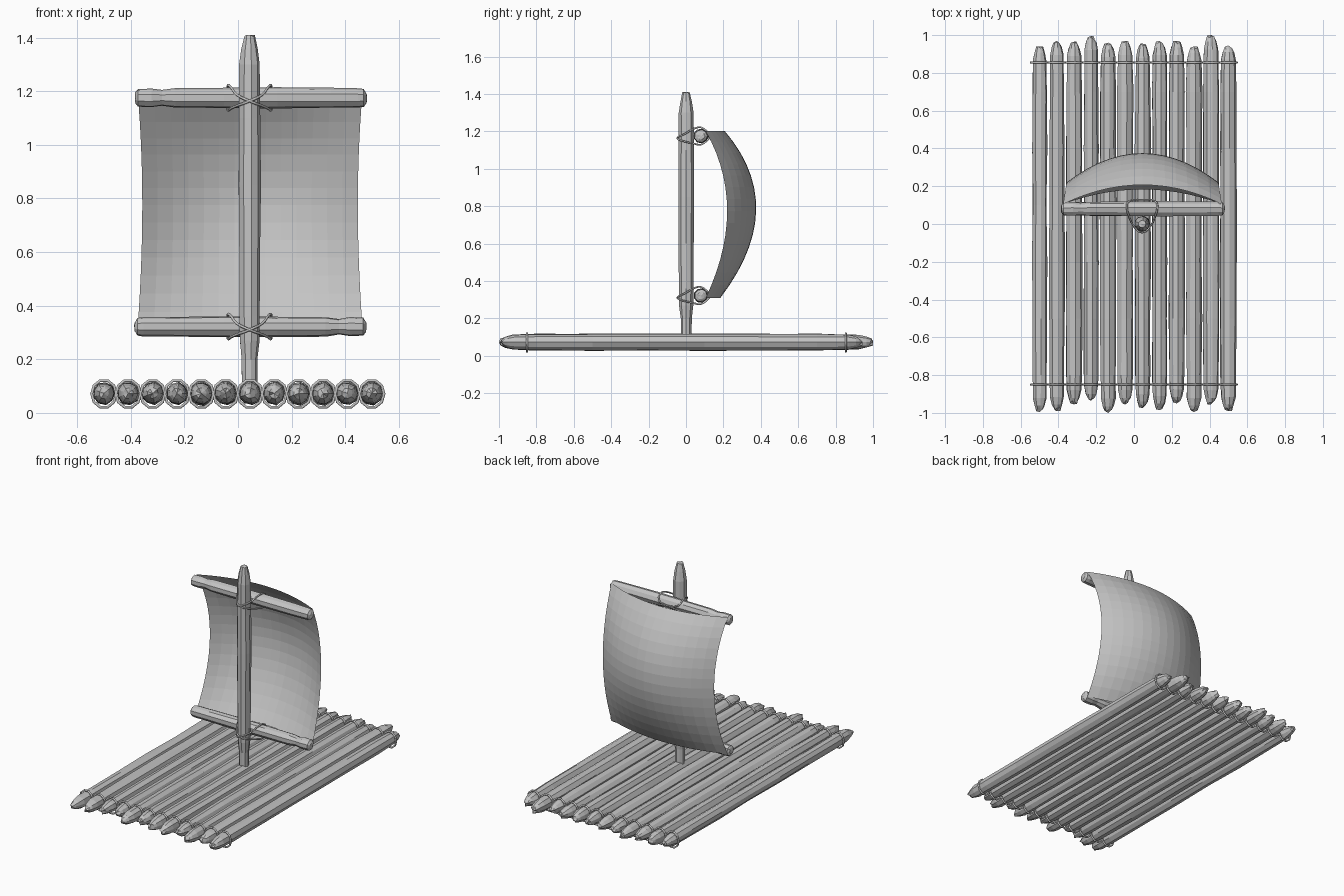
import bpy, bmesh, math, random
from mathutils import Vector

if "Cube" in bpy.data.objects:
    bpy.data.objects.remove(bpy.data.objects["Cube"])

random.seed(7)
TAU = 2 * math.pi

grey = bpy.data.materials.new("plain grey")
grey.diffuse_color = (0.55, 0.55, 0.55, 1)
grey.use_nodes = True
grey.node_tree.nodes["Principled BSDF"].inputs["Base Color"].default_value = grey.diffuse_color


def finish(name, bm):
    bmesh.ops.recalc_face_normals(bm, faces=bm.faces)
    me = bpy.data.meshes.new(name)
    bm.to_mesh(me)
    bm.free()
    me.materials.append(grey)
    ob = bpy.data.objects.new(name, me)
    bpy.context.collection.objects.link(ob)
    return ob


def pole(name, profile, place, sides=9, rough=0.07, ragged=0.012):
    """Rough timber: profile of (distance, radius); place maps (d, a, b) to xyz."""
    bm = bmesh.new()
    rings = []
    ridge = [random.uniform(-rough, rough) for _ in range(sides)]
    for i, (d, r) in enumerate(profile):
        end = i in (0, len(profile) - 1)
        ring = []
        for k in range(sides):
            t = TAU * k / sides
            rr = r * (1 + ridge[k] + random.uniform(-rough, rough) * 0.6)
            dd = d
            if end:
                inward = 1 if i == 0 else -1
                dd = d + inward * random.uniform(0, ragged) * 2
            ring.append(bm.verts.new(place(dd, rr * math.cos(t), rr * math.sin(t))))
        rings.append(ring)
    for A, B in zip(rings, rings[1:]):
        for k in range(sides):
            n = (k + 1) % sides
            bm.faces.new((A[k], A[n], B[n], B[k]))
    for ring, d in ((rings[0], profile[0][0]), (rings[-1], profile[-1][0])):
        c = bm.verts.new(place(d, 0, 0))
        for k in range(sides):
            bm.faces.new((ring[k], ring[(k + 1) % sides], c))
    return finish(name, bm)


def rope(name, pts, radius, smooth_steps=1, sides=6):
    """Closed rope through the points."""
    cu = bpy.data.curves.new(name, 'CURVE')
    cu.dimensions = '3D'
    cu.bevel_depth = radius
    cu.bevel_resolution = 1
    cu.resolution_u = smooth_steps
    sp = cu.splines.new('BEZIER')
    sp.bezier_points.add(len(pts) - 1)
    for bp, p in zip(sp.bezier_points, pts):
        bp.co = p
        bp.handle_left_type = bp.handle_right_type = 'AUTO'
    sp.use_cyclic_u = True
    cu.materials.append(grey)
    ob = bpy.data.objects.new(name, cu)
    bpy.context.collection.objects.link(ob)


# Deck logs with end lashings
LZ = 0.067
back = [.94, .97, .965, .995, .96, .97, .955, .97, .97, .94, 1.0, .945]
front = [.995, .99, .955, .935, 1.0, .955, .975, .985, .95, .995, .955, .99]
for i in range(12):
    x = -0.5 + i * 0.0908
    f, b = -front[i], back[i]
    prof = [(f, .02), (f + .035, .03), (f + .075, .039)]
    for y in (-.8, -.5, -.2, .1, .4, .7):
        prof.append((y, .042 + random.uniform(-.002, .003)))
    prof += [(b - .075, .039), (b - .035, .03), (b, .02)]
    pole(f"deck_log_{i + 1}", prof, lambda d, p, q, x=x: (x + p, d, LZ + q + .006))
    for side, y in (("front", -.85), ("back", .855)):
        pts = [(x + .046 * math.cos(TAU * k / 10), y, LZ + .004 + .052 * math.sin(TAU * k / 10))
               for k in range(10)]
        rope(f"{side}_log_lashing_{i + 1}", pts, .006)

# Mast
MX = 0.043
pole("mast", [(.05, .029), (.2, .03), (.27, .038), (.36, .039), (.6, .041), (.85, .043),
              (1.1, .041), (1.3, .04), (1.36, .031), (1.41, .02)],
     lambda d, p, q: (MX + p, q, d), rough=.05, ragged=.003)

# Yards and their cross lashings
YY = 0.08
for name, z, flip in (("upper", 1.175, 1), ("lower", .322, -1)):
    prof = [(-.432, .02), (-.42, .034), (-.37, .036), (-.33, .03), (-.28, .037), (-.1, .038),
            (.1, .04), (.3, .038), (.4, .037), (.422, .034), (.434, .02)]
    pole(f"{name}_yard", prof,
         lambda d, p, q, z=z, s=flip: (.047 + s * d, YY + p, z + q), rough=.05, ragged=.003)
    for s in (-1, 1):
        path = [(0, -.046, -.012), (.048, -.005, .012), (.07, .045, .04), (.08, .08, .046),
                (.07, .12, .015), (0, .128, 0), (-.07, .12, -.015), (-.08, .08, -.046),
                (-.07, .04, -.04), (-.048, -.005, -.03)]
        rope(f"{name}_yard_lashing_{'left' if s < 0 else 'right'}",
             [(MX + s * a, b, z + c) for a, b, c in path], .005, 3)

# Billowing sail
bm = bmesh.new()
NU, NV = 14, 14
grid = []
for j in range(NV + 1):
    v = 2 * j / NV - 1
    w = 1 - v * v
    row = []
    for i in range(NU + 1):
        u = 2 * i / NU - 1
        x = .045 + u * (.42 - .018 * w)
        y = .105 + .115 * w + (.09 + .065 * w + .012 * v) * (1 - u * u)
        row.append(bm.verts.new((x, y, .755 + .447 * v + .02 * w)))
    grid.append(row)
for j in range(NV):
    for i in range(NU):
        bm.faces.new((grid[j][i], grid[j][i + 1], grid[j + 1][i + 1], grid[j + 1][i]))
finish("sail", bm)
